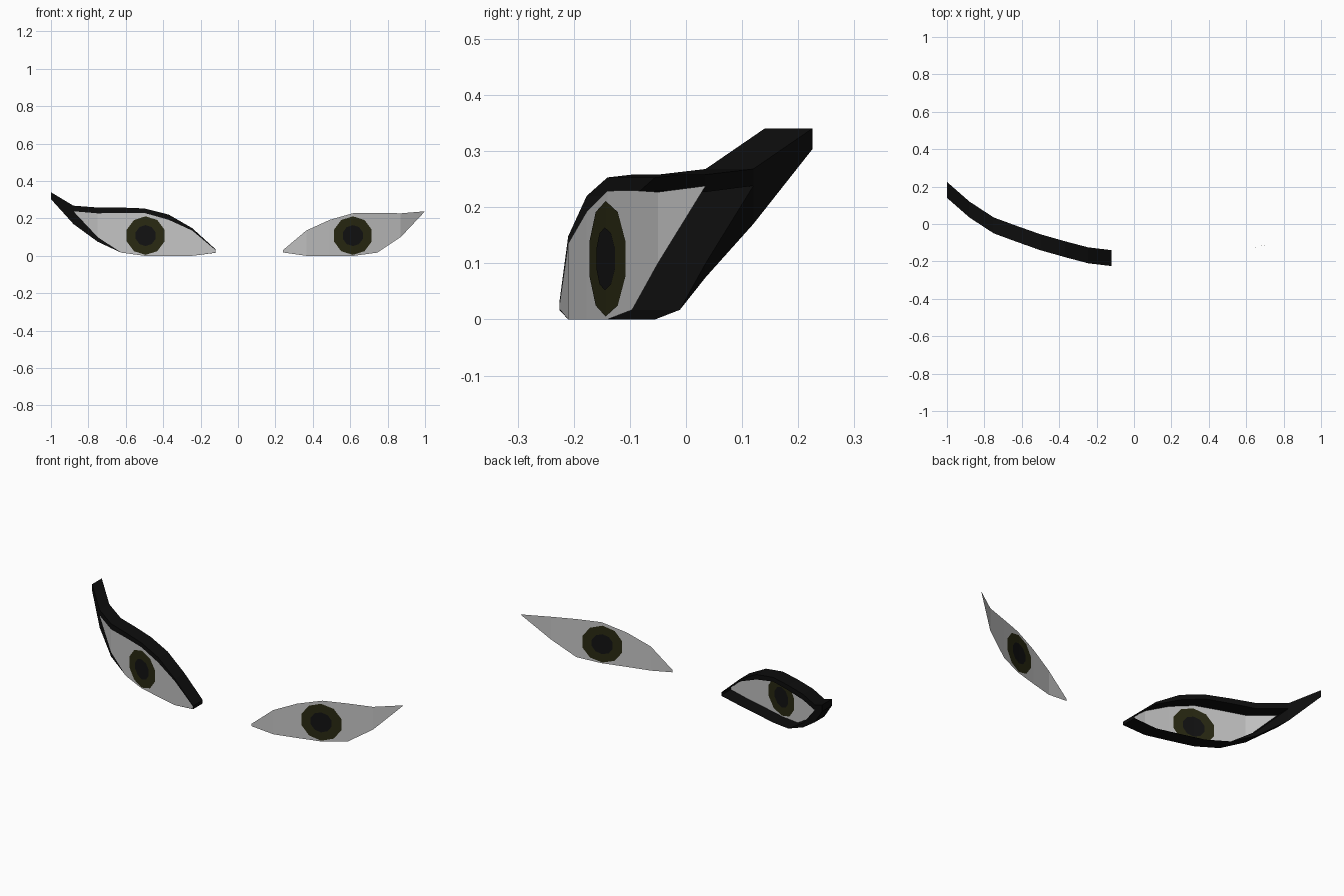
import bpy, bmesh, math

if "Cube" in bpy.data.objects:
    bpy.data.objects.remove(bpy.data.objects["Cube"])

# Columns from the inner corner to the outer tip of one eye (positive x side)
XS = [0.24, 0.365, 0.49, 0.62, 0.745, 0.87, 1.0, 1.12]
YS = [-0.225, -0.21, -0.177, -0.14, -0.096, -0.05, 0.035, 0.14]
UPPER = [0.03, 0.135, 0.192, 0.229, 0.23, 0.227, 0.238]
LOWER = [0.018, 0.0, 0.0, 0.0, 0.017, 0.1, 0.238]
RIM_UPPER = [0.035, 0.148, 0.22, 0.253, 0.258, 0.258, 0.268, 0.34]
RIM_LOWER = [0.016, 0.0, 0.0, 0.0, 0.017, 0.075, 0.17, 0.303]
MIRROR_SUM = 0.12
RIM_DEPTH = 0.085


def material(name, rgb):
    m = bpy.data.materials.new(name)
    m.diffuse_color = (*rgb, 1.0)
    m.use_nodes = True
    m.node_tree.nodes["Principled BSDF"].inputs["Base Color"].default_value = m.diffuse_color
    return m


WHITE = material("eye_grey_white", (0.55, 0.55, 0.55))
IRIS = material("dark_olive", (0.022, 0.022, 0.006))
PUPIL = material("pupil_black", (0.006, 0.006, 0.006))
BLACK = material("rim_black", (0.004, 0.004, 0.004))


def curve_y(x):
    """Depth of the curved eye surface at x."""
    for i in range(len(XS) - 1):
        if x <= XS[i + 1]:
            t = (x - XS[i]) / (XS[i + 1] - XS[i])
            return YS[i] + t * (YS[i + 1] - YS[i])
    return YS[-1]


def make(name, faces, mat, mirrored):
    """Build an object from polygons given as coordinate lists."""
    bm = bmesh.new()
    for f in faces:
        pts = []
        for p in f:
            if p not in pts:
                pts.append(p)
        if len(pts) < 3:
            continue
        if mirrored:
            pts = [(MIRROR_SUM - x, y, z) for x, y, z in reversed(pts)]
        bm.faces.new([bm.verts.new(p) for p in pts])
    bmesh.ops.remove_doubles(bm, verts=bm.verts, dist=1e-5)
    me = bpy.data.meshes.new(name)
    bm.to_mesh(me)
    bm.free()
    me.materials.append(mat)
    ob = bpy.data.objects.new(name, me)
    bpy.context.collection.objects.link(ob)


def eye_white():
    up = [(XS[i], YS[i], UPPER[i]) for i in range(7)]
    lo = [(XS[i], YS[i], LOWER[i]) for i in range(7)]
    return [[lo[i], lo[i + 1], up[i + 1], up[i]] for i in range(6)]


def disc(rx, rz, offset, sides=10):
    """Thin ten-sided plate following the eye surface, seen from both sides."""
    cx, cz = 0.614, 0.108

    def pt(x, z, d):
        return (x, curve_y(x) + d, z)

    ring = [(cx + rx * math.sin(2 * math.pi * k / sides),
             cz + rz * math.cos(2 * math.pi * k / sides)) for k in range(sides)]
    faces = []
    for k in range(sides):
        a, b = ring[k], ring[(k + 1) % sides]
        faces.append([pt(cx, cz, -offset), pt(*b, -offset), pt(*a, -offset)])
        faces.append([pt(cx, cz, offset), pt(*a, offset), pt(*b, offset)])
    return faces


def eye_rim():
    """Deep winged frame: front, back, outer and inner walls."""
    cols = list(range(8)) + list(range(7, -1, -1))
    outer, inner = [], []
    for n, c in enumerate(cols):
        top = n < 8
        outer.append((XS[c], YS[c], (RIM_UPPER if top else RIM_LOWER)[c]))
        i = min(c, 6)
        inner.append((XS[i], YS[i], (UPPER if top else LOWER)[i]))

    def back(p):
        return (p[0], p[1] + RIM_DEPTH, p[2])

    faces = []
    for n in range(len(cols)):
        m = (n + 1) % len(cols)
        a, b, c, d = outer[n], outer[m], inner[m], inner[n]
        faces.append([a, b, back(b), back(a)])
        if a == d and b == c:
            continue  # the frame is a single wall here
        faces.append([d, c, b, a])
        faces.append([back(a), back(b), back(c), back(d)])
        faces.append([d, back(d), back(c), c])
    return faces


# Both eyes
for side, mirrored in (("right", False), ("left", True)):
    make(side + "_eye_white", eye_white(), WHITE, mirrored)
    make(side + "_iris", disc(0.106, 0.103, 0.0015), IRIS, mirrored)
    make(side + "_pupil", disc(0.056, 0.056, 0.003), PUPIL, mirrored)

# Dark frame on one eye only
make("left_eye_rim", eye_rim(), BLACK, True)
